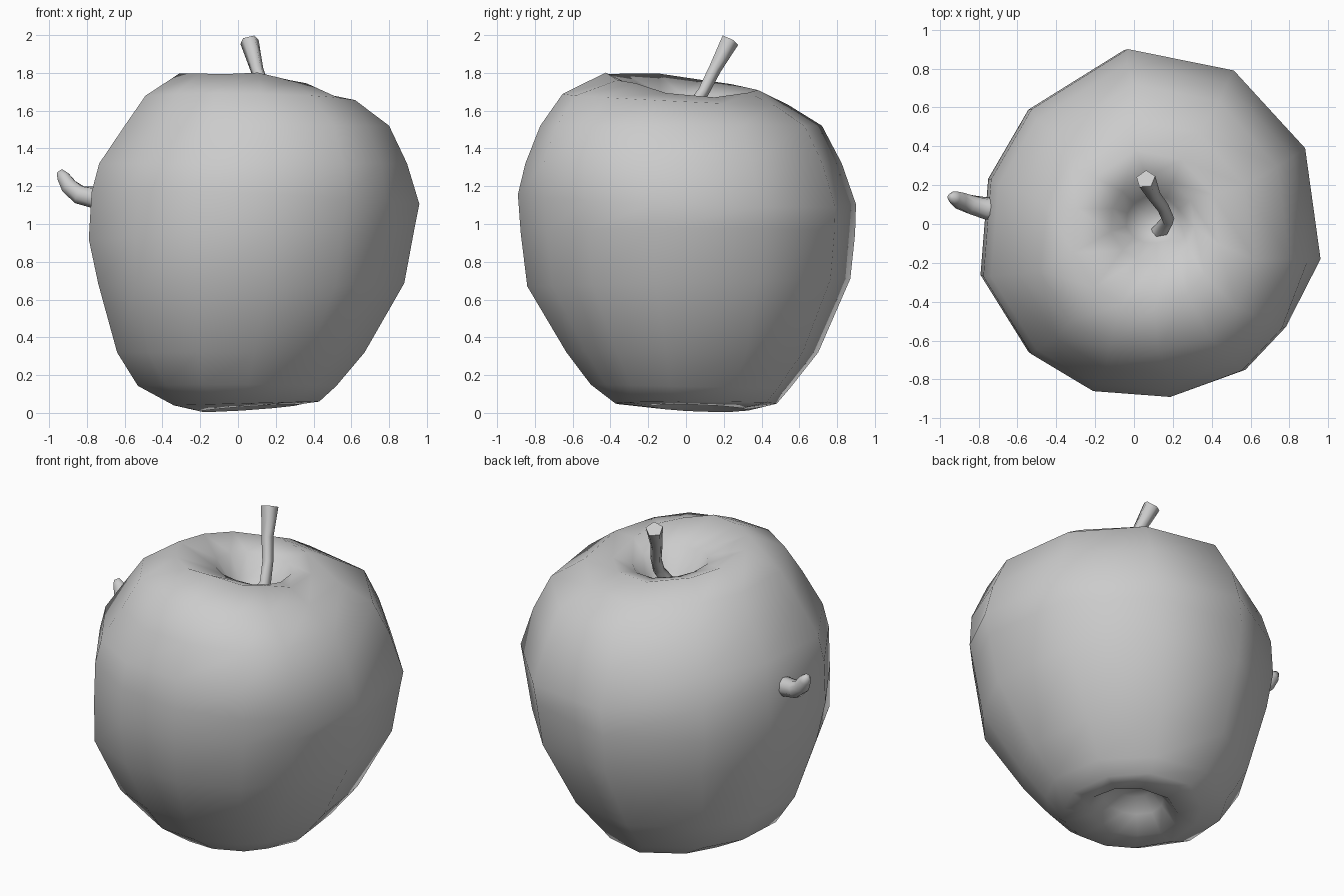
import bpy, math
from mathutils import Vector


def loft(name, rings, cap_start=True, cap_end=True):
    """Skin a list of equal-sized vertex rings into a smooth closed object."""
    n = len(rings[0])
    verts = [v for ring in rings for v in ring]
    faces = []
    for r in range(len(rings) - 1):
        for i in range(n):
            j = (i + 1) % n
            faces.append((r * n + i, r * n + j, (r + 1) * n + j, (r + 1) * n + i))
    if cap_start:
        faces.append(tuple(reversed(range(n))))
    if cap_end:
        faces.append(tuple((len(rings) - 1) * n + i for i in range(n)))
    mesh = bpy.data.meshes.new(name)
    mesh.from_pydata(verts, [], faces)
    mesh.update()
    obj = bpy.data.objects.new(name, mesh)
    bpy.context.collection.objects.link(obj)
    bpy.ops.object.select_all(action='DESELECT')
    obj.select_set(True)
    bpy.context.view_layer.objects.active = obj
    bpy.ops.object.shade_smooth_by_angle(angle=math.radians(75))
    return obj


def tube(name, path, radii, sides):
    """Tapered tube along a path, rings square to the path direction."""
    pts = [Vector(p) for p in path]
    rings = []
    for i, p in enumerate(pts):
        t = (pts[min(i + 1, len(pts) - 1)] - pts[max(i - 1, 0)]).normalized()
        a = t.cross(Vector((0.3, -0.9, 0.1))).normalized()
        b = t.cross(a)
        rings.append([p + radii[i] * (a * math.cos(k) + b * math.sin(k))
                      for k in (math.tau * s / sides for s in range(sides))])
    return loft(name, rings)


# uneven twelve-sided outline of the fruit seen from above, counter-clockwise
outline = [(0.96, -0.18), (0.88, 0.39), (0.51, 0.79), (-0.04, 0.90),
           (-0.54, 0.59), (-0.75, 0.23), (-0.79, -0.27), (-0.54, -0.67),
           (-0.22, -0.86), (0.18, -0.89), (0.57, -0.75), (0.78, -0.53)]
unit = [((x - 0.085) / 0.875, y / 0.9) for x, y in outline]

# rings from the base hollow to the stem hollow:
# z, x min, x max, y min, y max, z tilt along x, z tilt along y
levels = [
    (0.17, -0.03, 0.17, -0.01, 0.19, 0.00, 0.00),
    (0.11, -0.11, 0.25, -0.09, 0.25, 0.01, 0.00),
    (0.025, -0.20, 0.32, -0.18, 0.33, 0.018, -0.01),
    (0.05, -0.34, 0.43, -0.38, 0.48, 0.01, 0.00),
    (0.14, -0.53, 0.52, -0.51, 0.55, 0.00, -0.01),
    (0.32, -0.64, 0.67, -0.64, 0.70, 0.00, 0.00),
    (0.69, -0.74, 0.88, -0.85, 0.87, 0.00, 0.02),
    (0.95, -0.79, 0.935, -0.885, 0.895, 0.03, 0.00),
    (1.13, -0.775, 0.96, -0.90, 0.90, -0.03, -0.03),
    (1.32, -0.735, 0.895, -0.86, 0.825, 0.00, 0.00),
    (1.52, -0.60, 0.80, -0.78, 0.72, 0.00, 0.00),
    (1.66, -0.49, 0.62, -0.66, 0.54, -0.01, -0.03),
    (1.745, -0.31, 0.44, -0.43, 0.38, -0.03, -0.04),
    (1.675, -0.12, 0.31, -0.19, 0.24, -0.02, -0.01),
    (1.56, -0.04, 0.24, -0.10, 0.15, 0.00, 0.00),
    (1.50, 0.05, 0.18, -0.04, 0.08, 0.00, 0.00),
]
rings = []
for z, x0, x1, y0, y1, tx, ty in levels:
    cx, rx, cy, ry = (x0 + x1) / 2, (x1 - x0) / 2, (y0 + y1) / 2, (y1 - y0) / 2
    ring = []
    for i, (u, v) in enumerate(unit):
        # fuller front-left cheek low down, fuller front-right shoulder high up
        f = 1.05 if (i == 7 and 0.3 < z < 0.8) or (i in (10, 11) and 1.3 < z < 1.7) else 1.0
        ring.append(Vector((cx + f * rx * u, cy + f * ry * v,
                            max(0, z + tx * u + ty * v))))
    rings.append(ring)
# shoulder swells: back-left and front crest up, right side of the rim sags
rings[12][0].z -= 0.03
rings[12][1].z -= 0.03
rings[12][9].z += 0.02
rings[12][6].z += 0.01
loft("apple_body", rings)

# bent stem, flaring toward its cut end
tube("stem",
     [(0.13, -0.04, 1.49), (0.175, 0.02, 1.60), (0.145, 0.09, 1.70),
      (0.10, 0.15, 1.82), (0.06, 0.23, 1.972)],
     [0.045, 0.035, 0.033, 0.036, 0.052], 5)

# worm poking out of the left side
tube("worm",
     [(-0.62, 0.07, 1.13), (-0.76, 0.08, 1.14), (-0.84, 0.10, 1.155),
      (-0.895, 0.12, 1.20), (-0.925, 0.135, 1.25), (-0.945, 0.14, 1.28)],
     [0.06, 0.058, 0.052, 0.046, 0.036, 0.018], 8)
